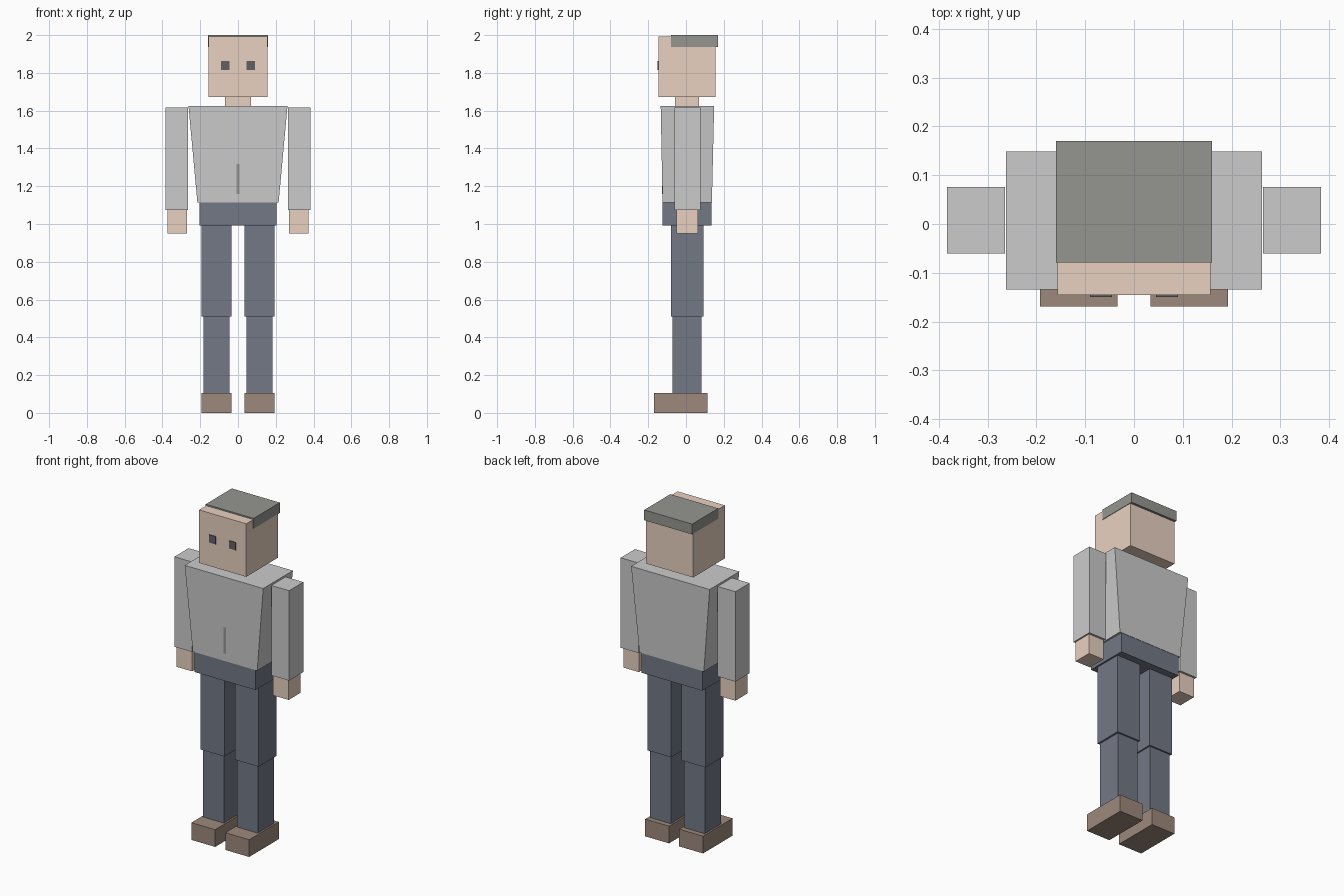
import bpy
import bmesh

if "Cube" in bpy.data.objects:
    bpy.data.objects.remove(bpy.data.objects["Cube"])


def material(name, rgb):
    mat = bpy.data.materials.new(name)
    mat.diffuse_color = (*rgb, 1)
    mat.use_nodes = True
    mat.node_tree.nodes["Principled BSDF"].inputs["Base Color"].default_value = mat.diffuse_color
    return mat


SKIN = material("skin", (0.82, 0.64, 0.53))
TROUSERS = material("trousers", (0.17, 0.19, 0.24))
LEATHER = material("leather", (0.34, 0.25, 0.20))
HAIR = material("hair", (0.30, 0.30, 0.28))
DARK = material("dark", (0.12, 0.12, 0.13))


def block(name, x, y, z, mat=None, top_x=None, top_y=None):
    """Box from (min, max) ranges; optional different ranges at the top."""
    bm = bmesh.new()
    bmesh.ops.create_cube(bm, size=1)
    for v in bm.verts:
        top = v.co.z > 0
        xr = top_x if top and top_x else x
        yr = top_y if top and top_y else y
        v.co = (xr[v.co.x > 0], yr[v.co.y > 0], z[top])
    mesh = bpy.data.meshes.new(name)
    bm.to_mesh(mesh)
    bm.free()
    obj = bpy.data.objects.new(name, mesh)
    bpy.context.collection.objects.link(obj)
    if mat:
        mesh.materials.append(mat)
    return obj


def pair(name, x, y, z, mat=None):
    """The same box on the right and left side."""
    block("right_" + name, (-x[1], -x[0]), y, z, mat)
    block("left_" + name, x, y, z, mat)


# Head, hair and neck
block("head", (-0.157, 0.157), (-0.146, 0.156), (1.672, 1.992), SKIN)
block("hair", (-0.16, 0.16), (-0.079, 0.17), (1.938, 2.0), HAIR)
block("neck", (-0.068, 0.068), (-0.058, 0.07), (1.61, 1.68), SKIN)
pair("eye", (0.045, 0.09), (-0.15, -0.14), (1.815, 1.862), DARK)

# Tapered jacket with its front seam, and hips
block("torso", (-0.215, 0.215), (-0.124, 0.137), (1.113, 1.625),
      top_x=(-0.262, 0.262), top_y=(-0.134, 0.149))
block("front_seam", (-0.008, 0.008), (-0.128, -0.118), (1.16, 1.612), HAIR)
block("hips", (-0.204, 0.204), (-0.124, 0.135), (0.993, 1.113), TROUSERS)

# Arms and hands
pair("arm", (0.265, 0.383), (-0.06, 0.076), (1.073, 1.616))
pair("hand", (0.271, 0.374), (-0.051, 0.063), (0.951, 1.08), SKIN)

# Legs and shoes
pair("thigh", (0.035, 0.194), (-0.08, 0.092), (0.511, 0.998), TROUSERS)
pair("shin", (0.044, 0.183), (-0.072, 0.082), (0.103, 0.515), TROUSERS)
pair("shoe", (0.034, 0.193), (-0.169, 0.113), (0.0, 0.104), LEATHER)
